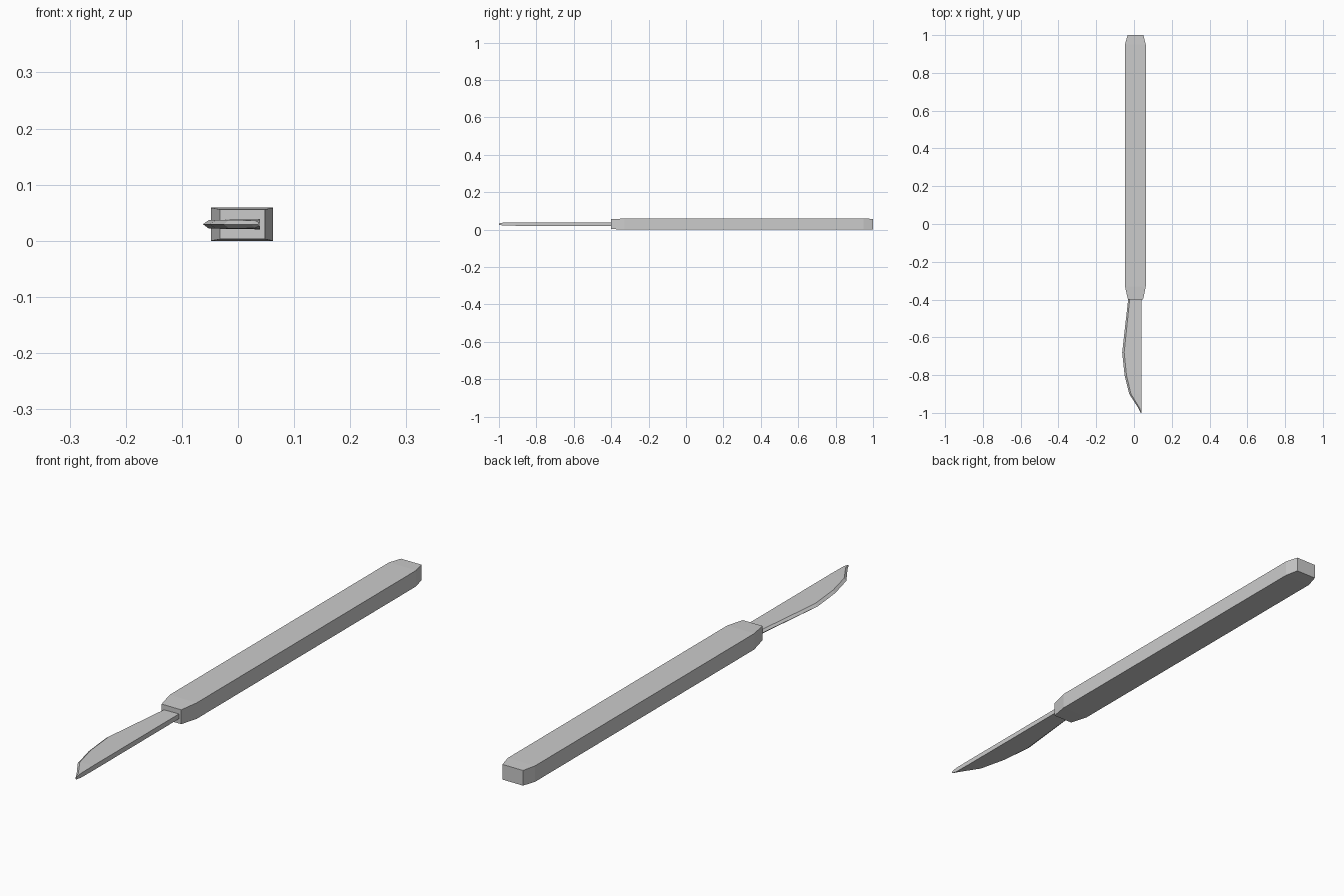
import bpy, bmesh

if "Cube" in bpy.data.objects:
    bpy.data.objects.remove(bpy.data.objects["Cube"])


def loft(name, rings):
    """Skin a list of equal-sized vertex loops into a closed flat-shaded solid."""
    bm = bmesh.new()
    loops = [[bm.verts.new(p) for p in ring] for ring in rings]
    n = len(loops[0])
    for a, b in zip(loops, loops[1:]):
        for i in range(n):
            j = (i + 1) % n
            bm.faces.new((a[i], a[j], b[j], b[i]))
    bm.faces.new(loops[0])
    bm.faces.new(loops[-1])
    bmesh.ops.recalc_face_normals(bm, faces=bm.faces)
    mesh = bpy.data.meshes.new(name)
    bm.to_mesh(mesh)
    bm.free()
    obj = bpy.data.objects.new(name, mesh)
    bpy.context.collection.objects.link(obj)
    return obj


MID_Z = 0.0295

# Handle: rectangular bar narrowing at both ends (y, x min, x max, half height)
handle_sections = [
    (-0.40, -0.032, 0.048, 0.0265),
    (-0.33, -0.048, 0.0625, 0.0295),
    (0.95, -0.048, 0.0625, 0.0295),
    (1.00, -0.034, 0.050, 0.028),
]
loft("handle", [
    [(x0, y, MID_Z - h), (x1, y, MID_Z - h), (x1, y, MID_Z + h), (x0, y, MID_Z + h)]
    for y, x0, x1, h in handle_sections
])

# Blade: straight spine, curved ground edge
# (y, edge x, bevel x, spine x, half thickness)
blade_sections = [
    (-0.39, -0.030, -0.022, 0.039, 0.009),
    (-0.68, -0.0625, -0.052, 0.039, 0.009),
    (-0.80, -0.050, -0.040, 0.039, 0.009),
    (-0.90, -0.025, -0.016, 0.039, 0.009),
    (-0.975, 0.023, 0.030, 0.039, 0.008),
    (-1.00, 0.036, 0.037, 0.039, 0.004),
]
loft("blade", [
    [(edge, y, MID_Z), (bevel, y, MID_Z - h * 0.85), (spine, y, MID_Z - h),
     (spine, y, MID_Z + h), (bevel, y, MID_Z + h * 0.85)]
    for y, edge, bevel, spine, h in blade_sections
])
